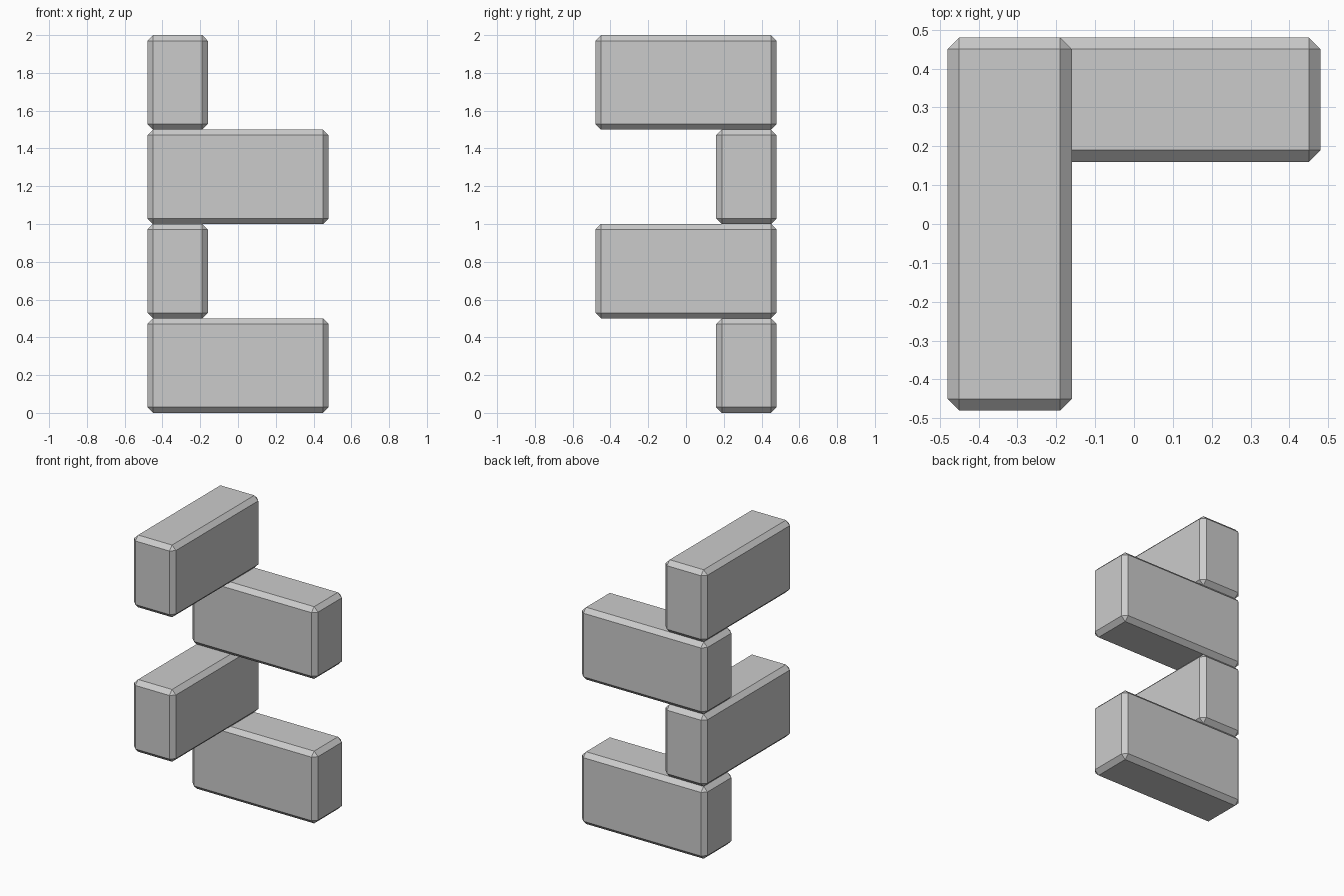
import bpy

if "Cube" in bpy.data.objects:
    bpy.data.objects.remove(bpy.data.objects["Cube"])

LENGTH, WIDTH, HEIGHT, CHAMFER = 0.96, 0.32, 0.5, 0.03
OFFSET = (LENGTH - WIDTH) / 2


def block(name, size, location):
    """Chamfered box with flat faces."""
    bpy.ops.mesh.primitive_cube_add(size=1, location=location)
    ob = bpy.context.object
    ob.name = name
    ob.scale = size
    bpy.ops.object.transform_apply(location=False, rotation=False, scale=True)
    bevel = ob.modifiers.new("chamfer", 'BEVEL')
    bevel.width = CHAMFER
    bevel.segments = 1
    bevel.limit_method = 'NONE'
    return ob


# Four stacked blocks, alternating along x and along y, sharing the back left corner
for i in range(4):
    z = HEIGHT * (i + 0.5)
    if i % 2 == 0:
        block(f"crosswise_block_{i + 1}", (LENGTH, WIDTH, HEIGHT), (0, OFFSET, z))
    else:
        block(f"lengthwise_block_{i + 1}", (WIDTH, LENGTH, HEIGHT), (-OFFSET, 0, z))
